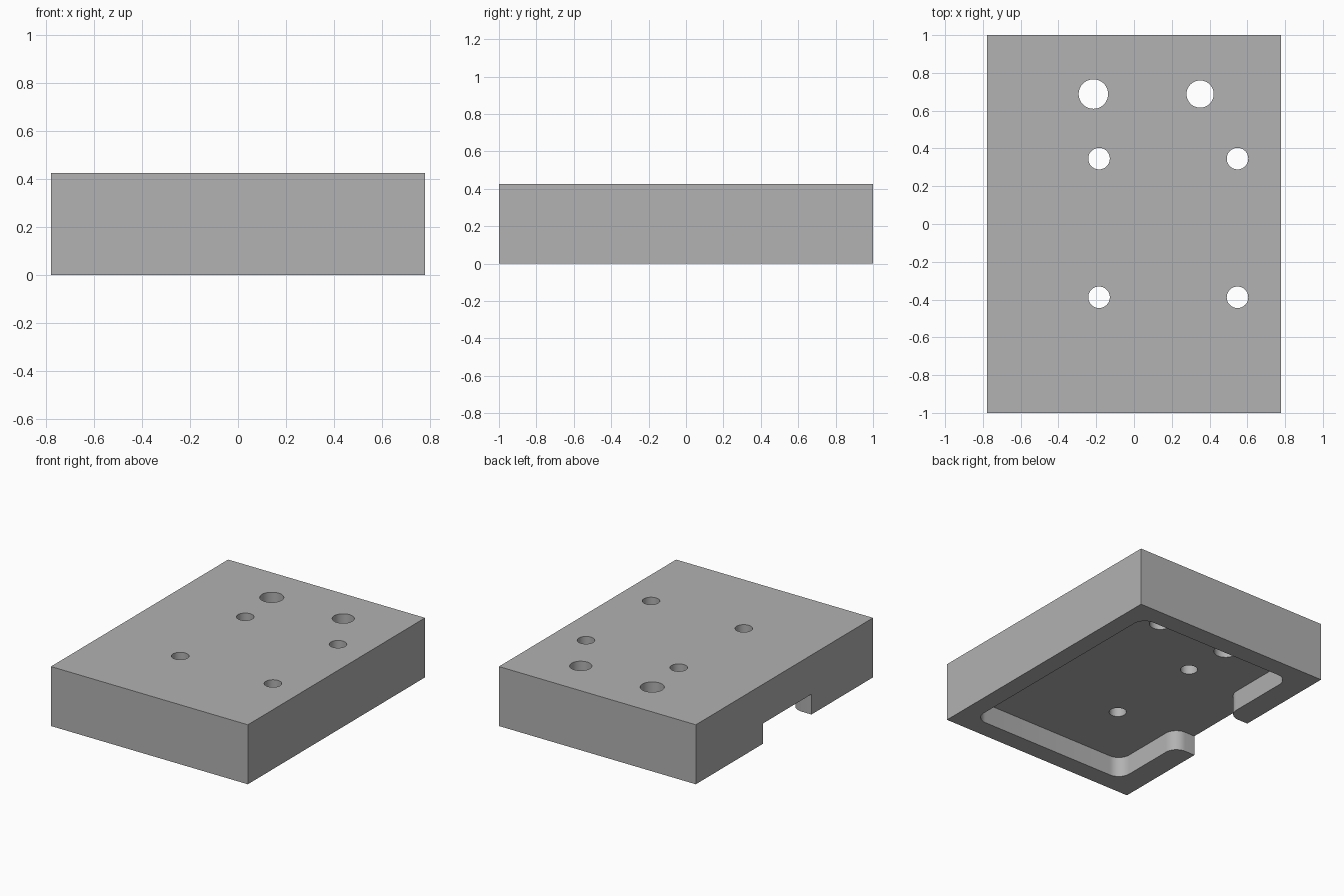
import bpy
import bmesh
import math
from mathutils import Vector

cube = bpy.data.objects.get("Cube")
if cube:
    bpy.data.objects.remove(cube, do_unlink=True)

W, D, H = 0.778, 1.0, 0.425   # half width, half depth, height
CEILING = 0.145               # pocket depth from the underside

grey = bpy.data.materials.new("plain grey")
grey.use_nodes = True
colour = (0.445, 0.445, 0.445, 1)
grey.diffuse_color = colour
grey.node_tree.nodes["Principled BSDF"].inputs["Base Color"].default_value = colour


def rounded(corners, steps=10):
    """Turn (x, y, radius) right-angled corners into a filleted outline."""
    outline = []
    for i, (x, y, r) in enumerate(corners):
        p = Vector((x, y))
        if r == 0:
            outline.append(p)
            continue
        a = (Vector(corners[i - 1][:2]) - p).normalized() * r
        b = (Vector(corners[(i + 1) % len(corners)][:2]) - p).normalized() * r
        for k in range(steps + 1):
            t = k / steps * math.pi / 2
            outline.append(p + a * (1 - math.sin(t)) + b * (1 - math.cos(t)))
    return outline


def prism(name, outline, z0, z1):
    """Extrude a flat outline between two heights."""
    bm = bmesh.new()
    face = bm.faces.new([bm.verts.new((p[0], p[1], z0)) for p in outline])
    top = bmesh.ops.extrude_face_region(bm, geom=[face])["geom"]
    verts = [v for v in top if isinstance(v, bmesh.types.BMVert)]
    bmesh.ops.translate(bm, verts=verts, vec=(0, 0, z1 - z0))
    bmesh.ops.recalc_face_normals(bm, faces=bm.faces)
    mesh = bpy.data.meshes.new(name)
    bm.to_mesh(mesh)
    bm.free()
    mesh.materials.append(grey)
    obj = bpy.data.objects.new(name, mesh)
    bpy.context.collection.objects.link(obj)
    return obj


def circle(x, y, r, n=48):
    return [(x + r * math.cos(math.tau * i / n), y + r * math.sin(math.tau * i / n))
            for i in range(n)]


# Solid block
block = prism("cover_block", [(-W, -D), (W, -D), (W, D), (-W, D)], 0, H)

# Underside pocket, opening through a filleted notch in one side wall
R = 0.09
left, right, end = -W + 0.17, W - 0.13, D - 0.135
pocket = [(right, -end, R), (right, end, R), (left, end, R), (left, 0.24, R),
          (-W - 0.1, 0.24, 0), (-W - 0.1, -0.305, 0), (left, -0.305, R), (left, -end, R)]
cutters = [prism("pocket_cutter", rounded(pocket), -0.1, CEILING)]

# Four screw holes and two larger cable holes
holes = [(x, y, 0.057) for x in (-0.185, 0.548) for y in (-0.388, 0.346)]
holes += [(-0.215, 0.688, 0.078), (0.35, 0.688, 0.072)]
cutters += [prism("hole_cutter", circle(*h), CEILING - 0.05, H + 0.1) for h in holes]

for cutter in cutters:
    mod = block.modifiers.new(cutter.name, "BOOLEAN")
    mod.operation = "DIFFERENCE"
    mod.solver = "EXACT"
    mod.object = cutter

# Bake the cuts, then discard the cutters
bpy.context.view_layer.update()
evaluated = block.evaluated_get(bpy.context.evaluated_depsgraph_get())
cut_mesh = bpy.data.meshes.new_from_object(evaluated)
block.modifiers.clear()
block.data = cut_mesh
for cutter in cutters:
    bpy.data.objects.remove(cutter, do_unlink=True)

bpy.ops.object.select_all(action="DESELECT")
block.select_set(True)
bpy.context.view_layer.objects.active = block
bpy.ops.object.shade_smooth_by_angle(angle=math.radians(30))
